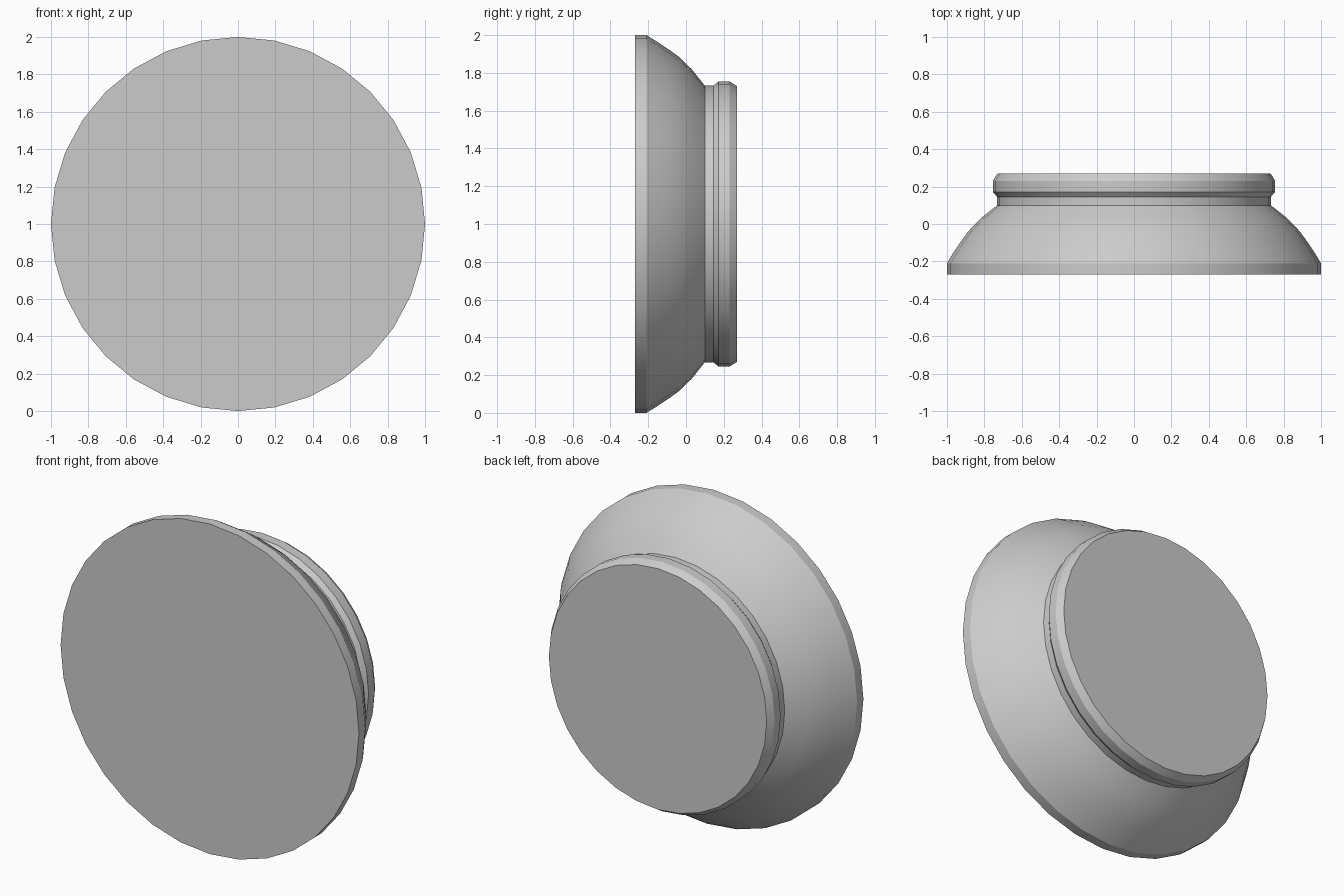
import bpy, bmesh, math

if "Cube" in bpy.data.objects:
    bpy.data.objects.remove(bpy.data.objects["Cube"])

SIDES = 32
# (depth y, radius) from the front rim to the back collar
PROFILE = [(-0.27, 1.0), (-0.21, 1.0), (-0.16, 0.97), (-0.10, 0.93), (-0.04, 0.887),
           (0.03, 0.82), (0.10, 0.732), (0.145, 0.732), (0.172, 0.755),
           (0.23, 0.755), (0.27, 0.73)]

grey = bpy.data.materials.new("light grey")
grey.diffuse_color = (0.6, 0.6, 0.6, 1)
grey.use_nodes = True
grey.node_tree.nodes["Principled BSDF"].inputs["Base Color"].default_value = grey.diffuse_color

# Turned knob body: rings joined by quads, closed by flat discs
bm = bmesh.new()
rings = []
for y, r in PROFILE:
    rings.append([bm.verts.new((r * math.cos(a), y, 1 + r * math.sin(a)))
                  for a in (2 * math.pi * i / SIDES for i in range(SIDES))])
for lower, upper in zip(rings, rings[1:]):
    for i in range(SIDES):
        j = (i + 1) % SIDES
        bm.faces.new((lower[i], lower[j], upper[j], upper[i]))
bm.faces.new(rings[0])
bm.faces.new(rings[-1])
bmesh.ops.recalc_face_normals(bm, faces=bm.faces)

mesh = bpy.data.meshes.new("round_knob")
bm.to_mesh(mesh)
bm.free()
mesh.materials.append(grey)
knob = bpy.data.objects.new("round_knob", mesh)
bpy.context.collection.objects.link(knob)

# Smooth dome with crisp rim and collar edges
bpy.context.view_layer.objects.active = knob
knob.select_set(True)
bpy.ops.object.shade_smooth_by_angle(angle=math.radians(30))
